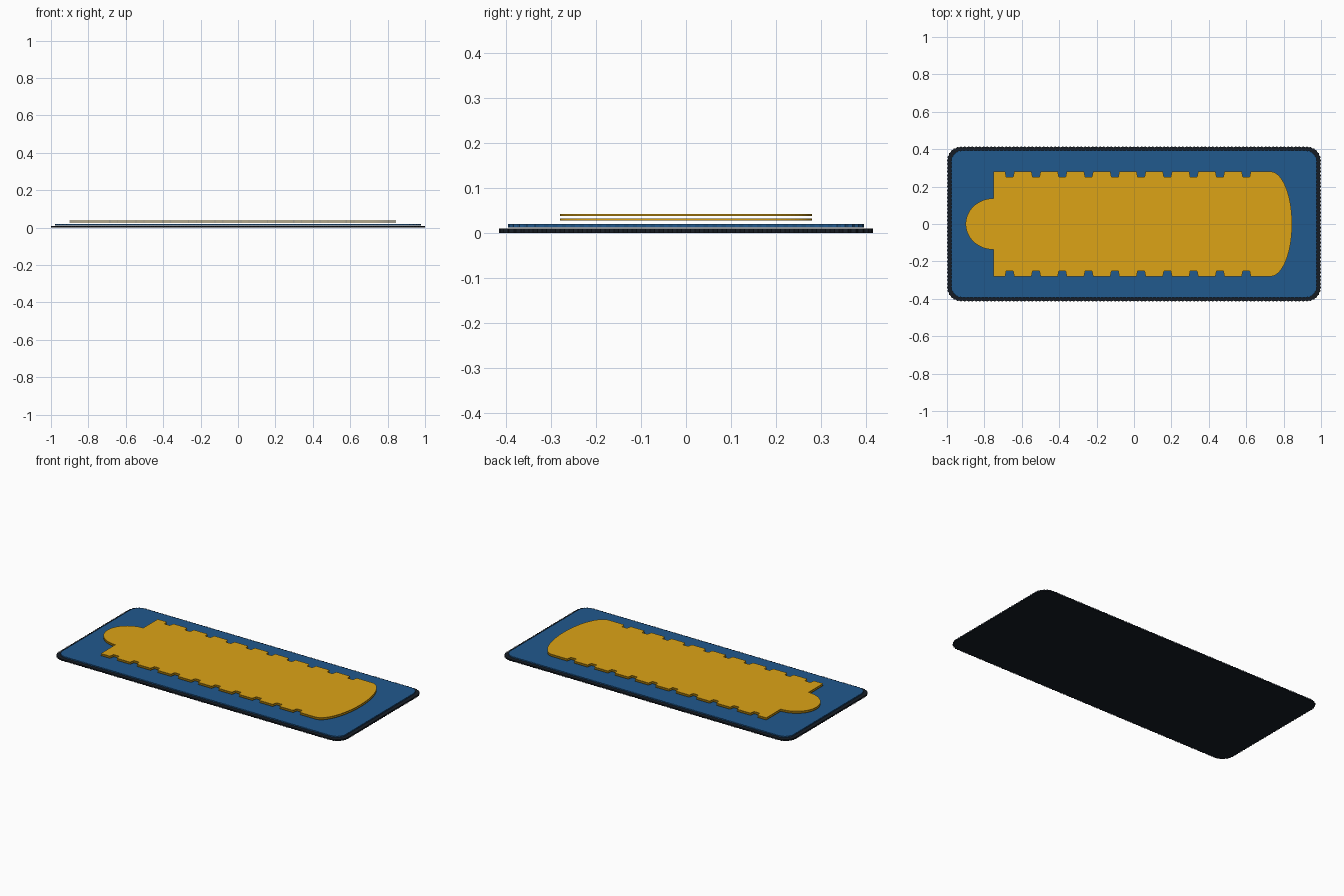
import bpy, bmesh
from math import sin, cos, pi, hypot

if "Cube" in bpy.data.objects:
    bpy.data.objects.remove(bpy.data.objects["Cube"])


def mat(name, col):
    m = bpy.data.materials.new(name)
    m.diffuse_color = (*col, 1)
    m.use_nodes = True
    m.node_tree.nodes["Principled BSDF"].inputs["Base Color"].default_value = m.diffuse_color
    return m


def plate(name, pts, z0, z1, material):
    """Flat slab from a closed outline."""
    bm = bmesh.new()
    face = bm.faces.new([bm.verts.new((x, y, z0)) for x, y in pts])
    ext = bmesh.ops.extrude_face_region(bm, geom=[face])
    for v in ext["geom"]:
        if isinstance(v, bmesh.types.BMVert):
            v.co.z = z1
    bmesh.ops.recalc_face_normals(bm, faces=bm.faces)
    bmesh.ops.triangulate(bm, faces=[f for f in bm.faces if len(f.verts) > 4])
    me = bpy.data.meshes.new(name)
    bm.to_mesh(me)
    bm.free()
    me.materials.append(material)
    ob = bpy.data.objects.new(name, me)
    bpy.context.collection.objects.link(ob)
    return ob


def stitched_rect(hx, hy, r, step, depth):
    """Rounded rectangle whose edge zigzags inward like stitching."""
    pts = []
    lens = [2 * (hy - r), 2 * (hx - r)]
    corners = [(1, 1, 0), (-1, 1, 1), (-1, -1, 2), (1, -1, 3)]
    for i, (sx, sy, q) in enumerate(corners):
        cx, cy = sx * (hx - r), sy * (hy - r)
        n = max(2, round(r * pi / 2 / step / 2) * 2)
        for k in range(n):
            a = (q + k / n) * pi / 2
            pts.append((cx + r * cos(a), cy + r * sin(a), cos(a), sin(a)))
        a = (q + 1) * pi / 2
        length = lens[(i + 1) % 2]
        m = round(length / step / 2) * 2
        for k in range(m):
            d = length * k / m
            pts.append((cx + r * cos(a) - d * sin(a), cy + r * sin(a) + d * cos(a), cos(a), sin(a)))
    return [(x - nx * depth * (k % 2), y - ny * depth * (k % 2))
            for k, (x, y, nx, ny) in enumerate(pts)]


def emblem_outline():
    """Notched body, rounded nose on +x, round tab on -x."""
    top = []
    # nose arc from the tip up to the straight edge
    for k in range(25):
        a = pi / 2 * k / 24
        top.append((0.73 + 0.115 * cos(a), 0.28 * sin(a)))
    # row of notches
    for k in range(10):
        x = 0.6 - 0.1405 * k
        top += [(x + 0.024, 0.28), (x + 0.018, 0.25), (x - 0.018, 0.25), (x - 0.024, 0.28)]
    top.append((-0.75, 0.28))
    # round tab
    for k in range(25):
        a = pi / 2 * (1 + k / 24)
        top.append((-0.75 + 0.15 * cos(a), 0.137 * sin(a)))
    return top + [(x, -y) for x, y in top[-2:0:-1]]


black = mat("black_thread", (0.008, 0.012, 0.018))
blue = mat("blue_cloth", (0.015, 0.1, 0.27))
gold = mat("gold_thread", (0.72, 0.37, 0.008))

# Layered patch, bottom to top
plate("border_base", stitched_rect(1.0, 0.415, 0.075, 0.01, 0.005), 0.0, 0.009, black)
plate("blue_field", stitched_rect(0.978, 0.395, 0.06, 0.01, 0.003), 0.012, 0.019, blue)
shape = emblem_outline()
plate("emblem_backing", shape, 0.0275, 0.032, gold)
plate("emblem_top", shape, 0.037, 0.0415, gold)
